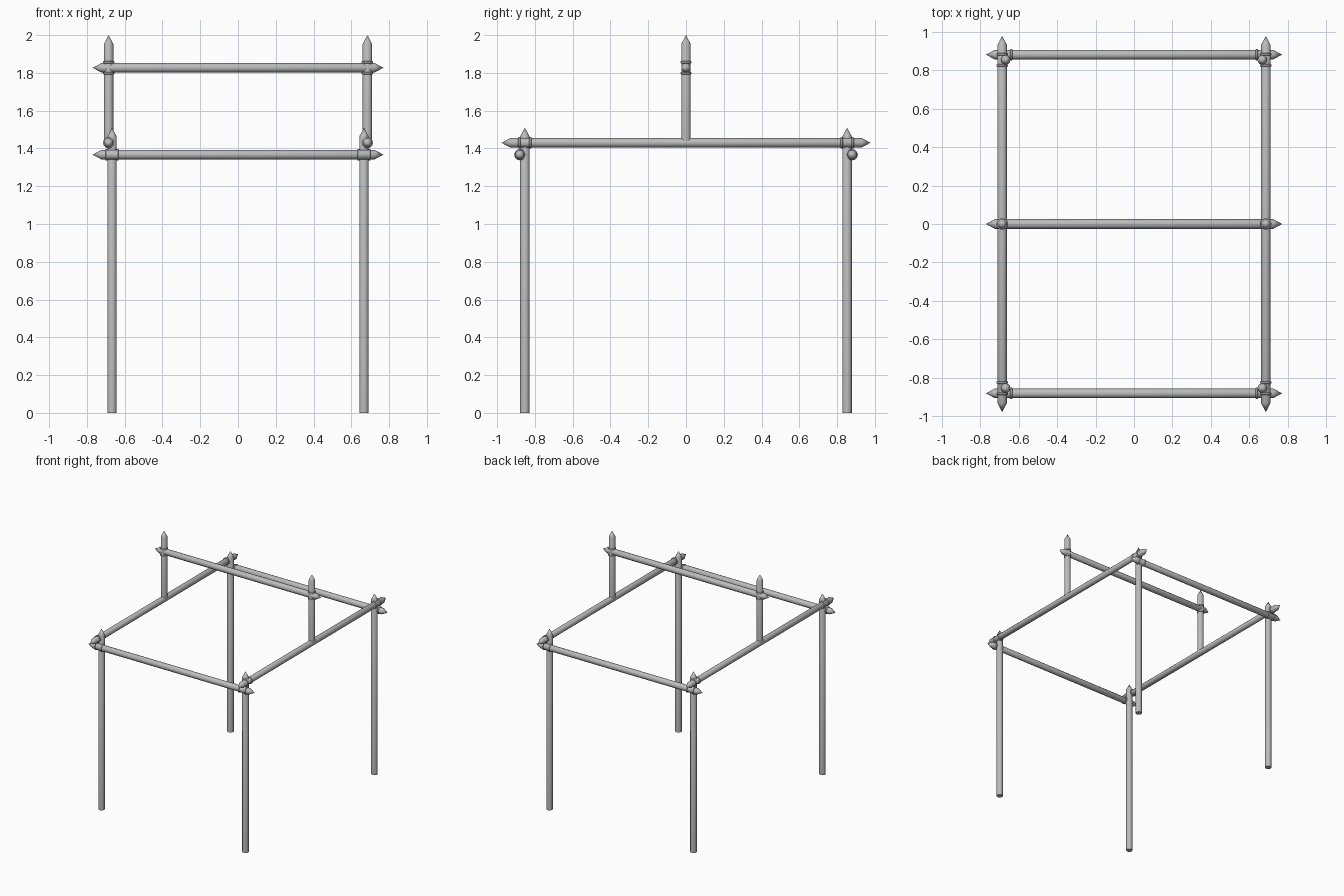
import bpy
import bmesh
from mathutils import Vector

cube = bpy.data.objects.get("Cube")
if cube:
    bpy.data.objects.remove(cube, do_unlink=True)

R = 0.025       # pole radius
TIP = 0.047     # spike length
SIDES = 12

grey = bpy.data.materials.new("pole grey")
grey.use_nodes = True
grey.diffuse_color = (0.5, 0.5, 0.5, 1)
grey.node_tree.nodes["Principled BSDF"].inputs["Base Color"].default_value = (0.5, 0.5, 0.5, 1)


def lathe(name, start, axis, profile):
    """Sweep (distance, radius) pairs around an axis; zero radius makes a point."""
    bm = bmesh.new()
    turn = Vector(axis).to_track_quat("Z", "Y").to_matrix().to_4x4()
    turn.translation = Vector(start)
    verts = [bm.verts.new((r, 0, d)) for d, r in profile]
    edges = [bm.edges.new(pair) for pair in zip(verts, verts[1:])]
    bmesh.ops.spin(bm, geom=verts + edges, cent=(0, 0, 0), axis=(0, 0, 1),
                   angle=6.283185307, steps=SIDES)
    bmesh.ops.remove_doubles(bm, verts=bm.verts, dist=0.0001)
    bmesh.ops.recalc_face_normals(bm, faces=bm.faces)
    bm.transform(turn)
    mesh = bpy.data.meshes.new(name)
    bm.to_mesh(mesh)
    bm.free()
    mesh.materials.append(grey)
    obj = bpy.data.objects.new(name, mesh)
    bpy.context.collection.objects.link(obj)
    bpy.ops.object.select_all(action="DESELECT")
    obj.select_set(True)
    bpy.context.view_layer.objects.active = obj
    bpy.ops.object.shade_smooth_by_angle(angle=0.6)


def post(name, base, top):
    h = top - base[2]
    lathe(name, base, (0, 0, 1), [(0, 0), (0, R), (h - TIP, R), (h, 0)])


def rail(name, centre, axis, half):
    """Pole pointed at both ends."""
    start = Vector(centre) - Vector(axis) * half
    lathe(name, start, axis, [(0, 0), (TIP, R), (2 * half - TIP, R), (2 * half, 0)])


def lashing(name, centre, axis):
    """Pair of rounded rings, one on each side of a crossing pole."""
    for s in (-1, 1):
        ring = [(-0.007, R - 0.002), (-0.004, R + 0.005),
                (0.004, R + 0.005), (0.007, R - 0.002)]
        lathe(name, Vector(centre) + Vector(axis) * s * 0.029, axis, ring)


X, Y, Z = (1, 0, 0), (0, 1, 0), (0, 0, 1)
LEG_X, LEG_Y = 0.667, 0.853
SIDE_X, SIDE_Z = 0.685, 1.43
END_Y, END_Z = 0.88, 1.367
RIDGE_Z = 1.827

# Four legs with lashed corners
for side, sx in (("left", 1), ("right", -1)):
    for end, sy in (("front", -1), ("back", 1)):
        corner = f"{end}_{side}"
        post(f"{corner}_leg", (sx * LEG_X, sy * LEG_Y, 0), 1.51)
        lashing(f"{corner}_side_lashing", (sx * SIDE_X, sy * LEG_Y, SIDE_Z), Y)
        lashing(f"{corner}_end_lashing", (sx * LEG_X, sy * END_Y, END_Z), X)

    # Long side rails, with the ridge posts standing on them
    rail(f"{side}_side_rail", (sx * SIDE_X, 0, SIDE_Z), Y, 0.977)
    post(f"{side}_ridge_post", (sx * SIDE_X, 0, SIDE_Z + 0.01), 2.0)
    lashing(f"{side}_ridge_lashing", (sx * SIDE_X, 0, RIDGE_Z), Z)

# Cross rails and the ridge rail
rail("front_rail", (0, -END_Y, END_Z), X, 0.77)
rail("back_rail", (0, END_Y, END_Z), X, 0.77)
rail("ridge_rail", (0, 0, RIDGE_Z), X, 0.77)
